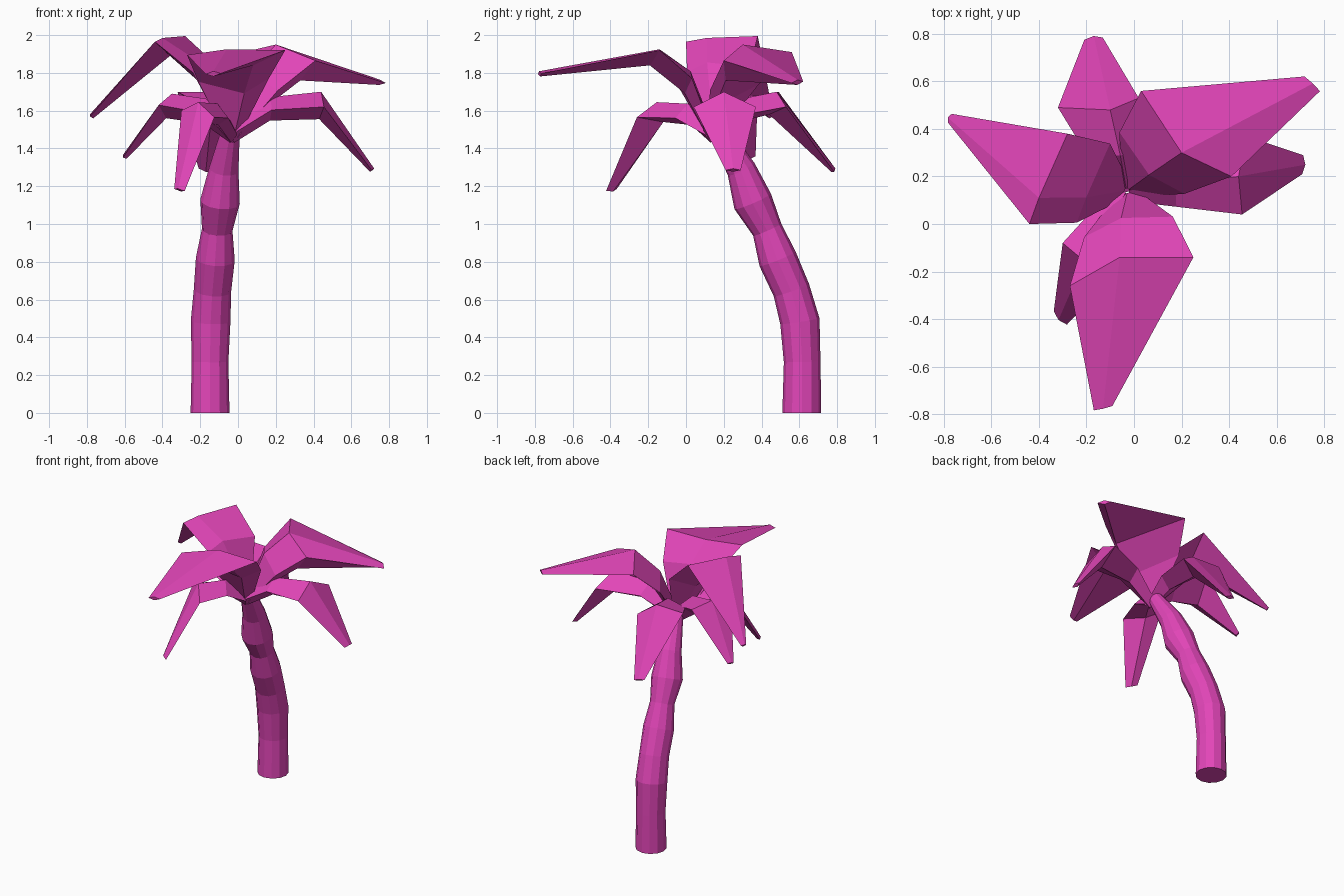
import bpy, bmesh, math
from mathutils import Vector as V

if "Cube" in bpy.data.objects:
    bpy.data.objects.remove(bpy.data.objects["Cube"])

pink = bpy.data.materials.new("magenta")
pink.diffuse_color = (0.76, 0.06, 0.48, 1)
pink.use_nodes = True
pink.node_tree.nodes["Principled BSDF"].inputs["Base Color"].default_value = pink.diffuse_color


def loft(name, rings):
    """Closed flat-shaded skin through rings with equal point counts."""
    bm = bmesh.new()
    vs = [[bm.verts.new(p) for p in r] for r in rings]
    for a, b in zip(vs, vs[1:]):
        for i in range(len(a)):
            j = (i + 1) % len(a)
            bm.faces.new((a[i], a[j], b[j], b[i]))
    bm.faces.new(vs[0][::-1])
    bm.faces.new(vs[-1])
    bmesh.ops.recalc_face_normals(bm, faces=bm.faces)
    me = bpy.data.meshes.new(name)
    bm.to_mesh(me)
    bm.free()
    me.materials.append(pink)
    ob = bpy.data.objects.new(name, me)
    bpy.context.collection.objects.link(ob)
    return ob


# Curved trunk: centre x, y, z and radius of each knuckle
path = [(-.148, .613, 0, .103), (-.148, .615, .27, .097), (-.145, .603, .485, .105),
        (-.135, .558, .65, .099), (-.12, .485, .815, .103), (-.11, .43, .97, .081),
        (-.095, .353, 1.12, .105), (-.075, .292, 1.29, .078), (-.04, .175, 1.49, .05)]
rings = []
for k, (x, y, z, r) in enumerate(path):
    a, b = V(path[max(k - 1, 0)][:3]), V(path[min(k + 1, len(path) - 1)][:3])
    t = V((0, 0, 1)) if k == 0 else (b - a).normalized()
    u = V((0, 1, 0)).cross(t).normalized()
    w = t.cross(u)
    rings.append([V((x, y, z)) + r * (math.cos(q) * u + math.sin(q) * w)
                  for q in (math.tau * i / 12 for i in range(12))])
loft("trunk", rings)

CROWN = V((-.03, .14, 1.48))


def frond(name, left, ridge, right, keel, tip, lift, spread, tip_width=.08):
    """Folded leaf: narrow stem, raised shoulder, wide bend, blunt tip."""
    mid = [V(p) for p in (left, ridge, right, keel)]
    c = sum(mid, V()) / 4
    out = V((c.x - CROWN.x, c.y - CROWN.y, 0)).normalized()
    across = (mid[2] - mid[0]).normalized()
    stem_c = CROWN + out * .01
    up = V((0, 0, 1))
    stem = [stem_c - across * .045, stem_c + up * .06,
            stem_c + across * .045, stem_c - up * .05]
    shoulder = [s.lerp(m, .42) + (m - c) * spread + up * lift for s, m in zip(stem, mid)]
    e = V(tip)
    nose = across.cross(e - c).normalized() * .014
    if nose.z < 0:
        nose = -nose
    h = across * tip_width / 2
    end = [e - h, e + nose, e + h, e - nose]
    loft(name, [stem, shoulder, mid, end])


# Upper fronds
frond("front_frond", (-.27, -.26, 1.895), (-.06, -.14, 1.925), (.25, -.14, 1.92),
      (.08, -.19, 1.84), (-.13, -.775, 1.795), .10, .2)
frond("right_frond", (.03, .56, 1.91), (.2, .3, 1.95), (.41, .2, 1.865),
      (.33, .21, 1.76), (.75, .59, 1.75), .07, .2, .09)
frond("left_frond", (-.44, 0, 1.965), (-.40, .11, 1.985), (-.28, .38, 1.995),
      (-.36, .14, 1.89), (-.775, .445, 1.57), .12, .33, .04)

# Lower fronds
frond("lower_right_frond", (.47, .37, 1.62), (.44, .2, 1.70), (.455, .04, 1.62),
      (.43, .18, 1.555), (.71, .25, 1.285), .065, 0)
frond("back_frond", (-.32, .49, 1.70), (-.1, .48, 1.70), (.02, .53, 1.62),
      (-.14, .44, 1.58), (-.17, .78, 1.285), .05, .1)
frond("lower_left_frond", (-.42, .08, 1.63), (-.35, .2, 1.69), (-.31, .38, 1.68),
      (-.38, .2, 1.56), (-.6, .345, 1.355), .055, .1, .05)
frond("lower_front_frond", (-.30, -.08, 1.60), (-.21, -.155, 1.645), (-.125, -.26, 1.565),
      (-.2, -.12, 1.54), (-.31, -.395, 1.18), .05, .05)
